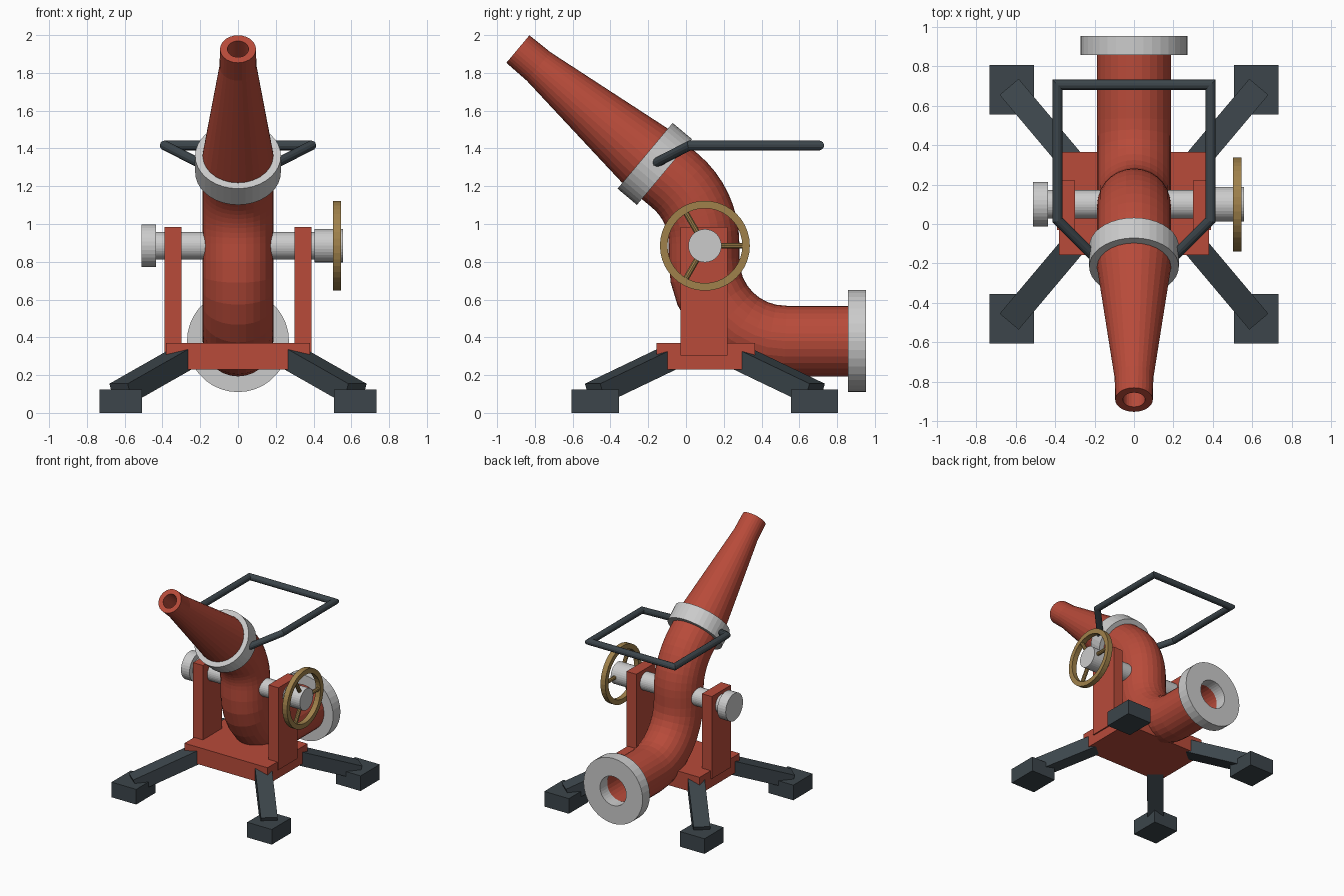
import bpy, bmesh
from math import sin, cos, pi, radians
from mathutils import Vector, Matrix

if "Cube" in bpy.data.objects:
    bpy.data.objects.remove(bpy.data.objects["Cube"])


def material(name, rgb):
    m = bpy.data.materials.new(name)
    m.diffuse_color = (*rgb, 1)
    m.use_nodes = True
    m.node_tree.nodes["Principled BSDF"].inputs["Base Color"].default_value = m.diffuse_color
    return m


RED = material("red_paint", (0.48, 0.07, 0.042))
DARK = material("dark_steel", (0.045, 0.06, 0.07))
BRASS = material("brass", (0.35, 0.22, 0.07))


def finish(name, bm, mat=None):
    bmesh.ops.recalc_face_normals(bm, faces=bm.faces)
    me = bpy.data.meshes.new(name)
    bm.to_mesh(me)
    bm.free()
    if mat:
        me.materials.append(mat)
    ob = bpy.data.objects.new(name, me)
    bpy.context.collection.objects.link(ob)
    return ob


def box(name, center, size, mat=None, rot=Matrix()):
    bm = bmesh.new()
    bmesh.ops.create_cube(bm, size=1, matrix=Matrix.Translation(center) @ rot @ Matrix.Diagonal((*size, 1)))
    return finish(name, bm, mat)


def skin(bm, rings, closed):
    """Join rings of points with quads; cap the ends or close into a tube."""
    rows = [[bm.verts.new(p) for p in r] for r in rings]
    n = len(rows[0])
    pairs = list(zip(rows, rows[1:]))
    if closed:
        pairs.append((rows[-1], rows[0]))
    for a, b in pairs:
        for i in range(n):
            j = (i + 1) % n
            bm.faces.new((a[i], a[j], b[j], b[i]))
    if not closed:
        bm.faces.new(rows[0])
        bm.faces.new(rows[-1])


def circle(center, axis, r, n):
    q = Vector(axis).to_track_quat('Z', 'Y')
    return [Vector(center) + q @ Vector((r * cos(2 * pi * i / n), r * sin(2 * pi * i / n), 0)) for i in range(n)]


def lathe(name, profile, origin, axis, mat=None, n=32, closed=False):
    """Turn (radius, distance) pairs around an axis."""
    axis = Vector(axis).normalized()
    bm = bmesh.new()
    skin(bm, [circle(Vector(origin) + axis * t, axis, r, n) for r, t in profile], closed)
    return finish(name, bm, mat)


def sweep(path, r, n):
    """Mitred rings of a round section along a path."""
    path = [Vector(p) for p in path]
    dirs = [(b - a).normalized() for a, b in zip(path, path[1:])]
    rings = [circle(path[0], dirs[0], r, n)]
    for i, d in enumerate(dirs):
        p = path[i + 1]
        t = d + dirs[i + 1] if i + 1 < len(dirs) else d
        rings.append([v + d * ((p - v).dot(t) / d.dot(t)) for v in rings[-1]])
    return rings


CY = 0.1          # pivot centre in y
AXLE_Z = 0.885
EL = radians(40)  # nozzle elevation
AIM = Vector((0, -cos(EL), sin(EL)))
COLLAR = Vector((0, -0.114, 1.275))

# Base plate, uprights, trunnion stubs
box("base_plate", (0, CY + 0.004, 0.30), (0.76, 0.522, 0.14), RED)
for s, side in ((-1, "left"), (1, "right")):
    box(f"{side}_upright", (s * 0.345, CY - 0.005, 0.645), (0.09, 0.25, 0.68), RED)
    lathe(f"{side}_trunnion", [(0.073, 0.14), (0.073, 0.45)], (0, CY, AXLE_Z), (s, 0, 0))

    # Splayed legs and feet
    for f, end in ((-1, "front"), (1, "back")):
        a = Vector((s * 0.3, CY + f * 0.2, 0.285))
        b = Vector((s * 0.62, CY + f * 0.58, 0.103))
        rot = (b - a).to_track_quat('Y', 'Z').to_matrix().to_4x4()
        box(f"{end}_{side}_leg", (a + b) / 2, (0.126, (b - a).length, 0.11), DARK, rot)
        box(f"{end}_{side}_foot", (s * 0.62, CY + f * 0.58, 0.0625), (0.225, 0.25, 0.125), DARK)

# Axle cap on the left, handwheel on the right
lathe("axle_cap", [(0.113, 0.435), (0.113, 0.512)], (0, CY, AXLE_Z), (-1, 0, 0))
lathe("wheel_hub", [(0.088, 0.405), (0.088, 0.557)], (0, CY, AXLE_Z), (1, 0, 0))
lathe("wheel_rim", [(0.238, 0.502), (0.238, 0.545), (0.198, 0.545), (0.198, 0.502)],
      (0, CY, AXLE_Z), (1, 0, 0), BRASS, 40, True)
for k in range(3):
    ang = k * 2 * pi / 3
    lathe(f"wheel_spoke_{k + 1}", [(0.016, 0.06), (0.016, 0.21)], (0.523, CY, AXLE_Z),
          (0, cos(ang), sin(ang)), BRASS, 10)

# S-shaped water pipe: inlet, lower bend up, upper bend forward
R, PY, N = 0.43, 0.095, 8
path = [(0, 0.87, 0.38)]
for i in range(N + 1):
    t = pi / 2 * i / N
    path.append((0, PY + R - R * sin(t), 0.38 + R - R * cos(t)))
for i in range(N + 1):
    t = (pi / 2 - EL) * i / N
    path.append((0, PY - R + R * cos(t), 0.90 + R * sin(t)))
path.append(COLLAR + AIM * 0.03)
bm = bmesh.new()
skin(bm, sweep(path, 0.187, 28) + sweep(path, 0.125, 28)[::-1], True)
finish("water_pipe", bm, RED)

# Inlet flange
lathe("inlet_flange", [(0.27, 0), (0.27, 0.095), (0.12, 0.095), (0.12, 0)],
      (0, 0.857, 0.38), (0, 1, 0), None, 36, True)

# Collar and tapered nozzle
lathe("nozzle_collar", [(0.227, 0), (0.227, 0.134), (0.13, 0.134), (0.13, 0)], COLLAR, AIM, None, 36, True)
lathe("nozzle", [(0.187, 0.06), (0.187, 0.14), (0.098, 0.87), (0.095, 1.013),
                 (0.056, 1.013), (0.056, 0.87), (0.125, 0.06)], COLLAR, AIM, RED, 28, True)

# Aiming handle
half = [(0.2, -0.166, 1.32), (0.388, 0.02, 1.416), (0.388, 0.705, 1.416)]
bm = bmesh.new()
skin(bm, sweep(half + [(-x, y, z) for x, y, z in half[::-1]], 0.026, 12), False)
finish("aiming_handle", bm, DARK)
